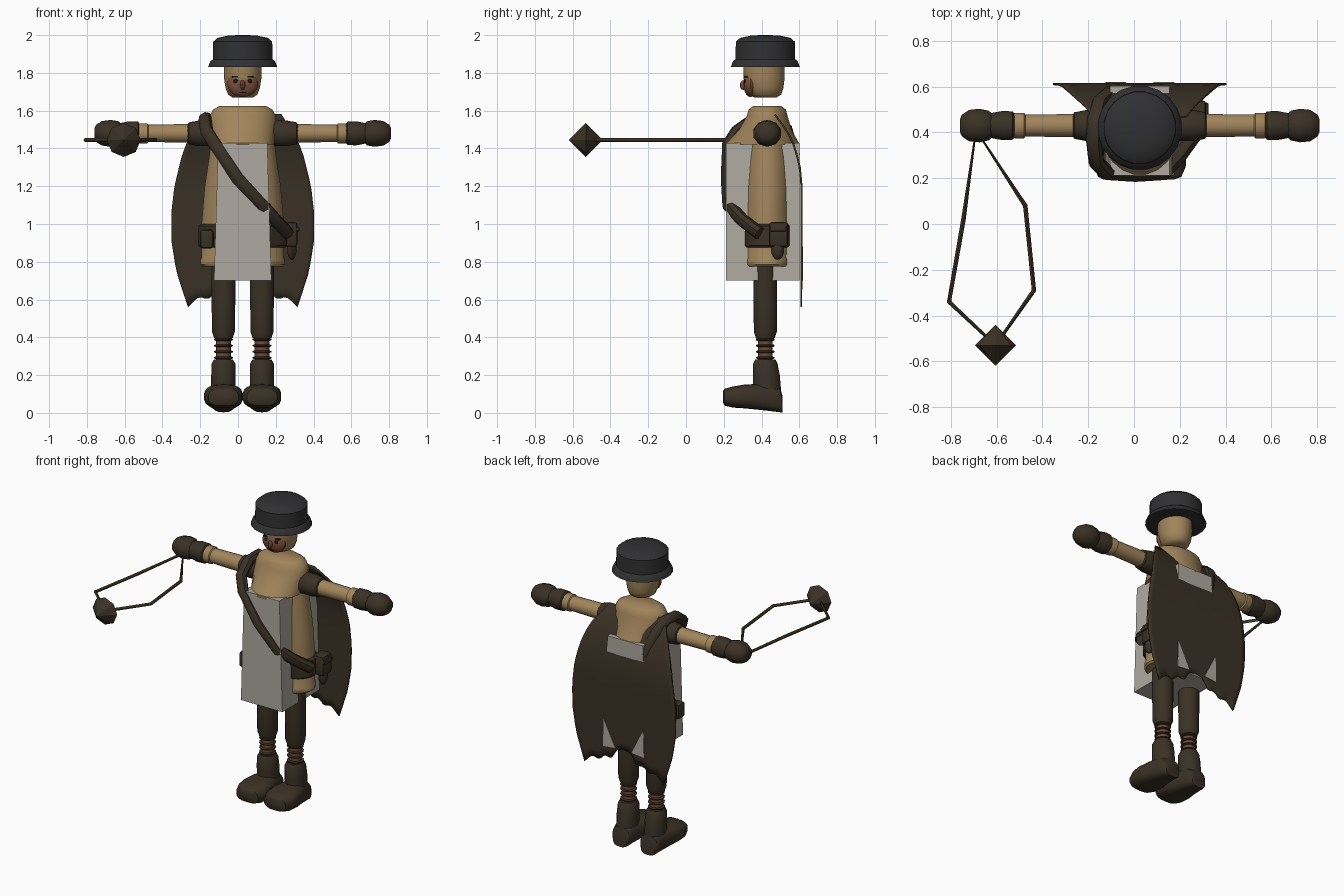
import bpy, bmesh, math
from mathutils import Vector

if "Cube" in bpy.data.objects:
    bpy.data.objects.remove(bpy.data.objects["Cube"])

CX, CY = 0.025, 0.43  # body centre


def material(name, rgb):
    m = bpy.data.materials.new(name)
    m.diffuse_color = (*rgb, 1)
    m.use_nodes = True
    m.node_tree.nodes["Principled BSDF"].inputs["Base Color"].default_value = m.diffuse_color
    return m


TAN = material("tan cloth", (0.36, 0.235, 0.105))
BROWN = material("dark leather", (0.043, 0.031, 0.019))
STEEL = material("dark steel", (0.030, 0.030, 0.032))
LINEN = material("grey linen", (0.43, 0.40, 0.355))
SKIN = material("ruddy skin", (0.20, 0.075, 0.040))
BLACK = material("eye black", (0.010, 0.008, 0.007))
RUST = material("rusty wrap", (0.17, 0.065, 0.035))


def make(name, bm, mat, angle=40):
    bmesh.ops.recalc_face_normals(bm, faces=bm.faces[:])
    me = bpy.data.meshes.new(name)
    bm.to_mesh(me)
    bm.free()
    ob = bpy.data.objects.new(name, me)
    bpy.context.collection.objects.link(ob)
    me.materials.append(mat)
    bpy.ops.object.select_all(action='DESELECT')
    ob.select_set(True)
    bpy.context.view_layer.objects.active = ob
    if angle:
        bpy.ops.object.shade_smooth_by_angle(angle=math.radians(angle))
    return ob


def loft(name, rings, mat, axis='z', n=16, angle=40, power=1.0):
    """Skin ellipses (position, c1, c2, r1, r2) strung along an axis."""
    bm = bmesh.new()
    loops = []
    for p, c1, c2, r1, r2 in rings:
        loop = []
        for i in range(n):
            a = 2 * math.pi * (i + 0.5) / n
            c, s = math.cos(a), math.sin(a)
            u = c1 + r1 * math.copysign(abs(c) ** power, c)
            v = c2 + r2 * math.copysign(abs(s) ** power, s)
            loop.append(bm.verts.new({'z': (u, v, p), 'y': (u, p, v), 'x': (p, u, v)}[axis]))
        loops.append(loop)
    for a, b in zip(loops, loops[1:]):
        for i in range(n):
            j = (i + 1) % n
            bm.faces.new((a[i], a[j], b[j], b[i]))
    bm.faces.new(loops[0])
    bm.faces.new(loops[-1])
    return make(name, bm, mat, angle)


def ball(name, centre, radii, mat, u=16, v=10):
    bm = bmesh.new()
    bmesh.ops.create_uvsphere(bm, u_segments=u, v_segments=v, radius=1)
    for w in bm.verts:
        w.co = Vector(centre) + Vector([w.co[k] * radii[k] for k in range(3)])
    return make(name, bm, mat)


def box(name, lo, hi, mat, bevel=0.012):
    bm = bmesh.new()
    bmesh.ops.create_cube(bm, size=1)
    for w in bm.verts:
        w.co = [lo[k] + (hi[k] - lo[k]) * (w.co[k] + 0.5) for k in range(3)]
    if bevel:
        bmesh.ops.bevel(bm, geom=bm.edges[:], offset=bevel, segments=2, affect='EDGES', profile=0.5)
    return make(name, bm, mat, 40 if bevel else 0)


def tube(name, pts, radius, mat, closed=False):
    cu = bpy.data.curves.new(name, 'CURVE')
    cu.dimensions = '3D'
    cu.bevel_depth = radius
    cu.bevel_resolution = 2
    cu.use_fill_caps = True
    sp = cu.splines.new('POLY')
    sp.points.add(len(pts) - 1)
    for q, p in zip(sp.points, pts):
        q.co = (*p, 1)
    sp.use_cyclic_u = closed
    ob = bpy.data.objects.new(name, cu)
    bpy.context.collection.objects.link(ob)
    cu.materials.append(mat)
    bpy.ops.object.select_all(action='DESELECT')
    ob.select_set(True)
    bpy.context.view_layer.objects.active = ob
    bpy.ops.object.convert(target='MESH')
    bpy.ops.object.shade_smooth_by_angle(angle=math.radians(45))
    return ob


def lerp(table, x):
    """Read a value from a sorted list of (x, value) pairs."""
    for (a, va), (b, vb) in zip(table, table[1:]):
        if x <= b:
            return va + (vb - va) * max(0, (x - a) / (b - a))
    return table[-1][1]


def rounds(spec, cx, cy):
    return [(p, cx, cy, r, r) for p, r in spec]


# Helmet
loft("helmet", rounds([(1.83, 0.165), (1.832, 0.185), (1.862, 0.173), (1.872, 0.16), (1.965, 0.158),
                       (1.985, 0.135), (1.997, 0.08), (2.0, 0.03)], CX, 0.42), STEEL, n=20)

# Head with hood, face and features
loft("head", [(1.67, CX, 0.42, 0.055, 0.06), (1.685, CX, 0.42, 0.078, 0.085), (1.72, CX, 0.417, 0.092, 0.1),
              (1.77, CX, 0.413, 0.1, 0.11), (1.85, CX, 0.413, 0.1, 0.11)], TAN, n=20)
ball("face", (CX, 0.342, 1.742), (0.082, 0.038, 0.07), SKIN)
ball("nose", (CX, 0.303, 1.735), (0.014, 0.018, 0.026), SKIN, 8, 6)
ball("mouth", (CX, 0.317, 1.698), (0.026, 0.006, 0.005), BLACK, 8, 6)
for s in (-1, 1):
    ball("eye", (CX + 0.036 * s, 0.312, 1.757), (0.015, 0.006, 0.012), BLACK, 8, 6)
    box("eyebrow", (CX + 0.036 * s - 0.022, 0.308, 1.775), (CX + 0.036 * s + 0.022, 0.325, 1.783), BLACK, 0)

# Collar sloping out to the chest
loft("collar", [(1.42, CX, 0.405, 0.165, 0.2), (1.5, CX, 0.42, 0.18, 0.14), (1.57, CX, 0.43, 0.178, 0.11),
                (1.605, CX, 0.43, 0.16, 0.1), (1.625, CX, 0.43, 0.125, 0.075)], TAN, n=20)

# Tunic and hem
loft("tunic", [(0.775, CX, CY, 0.215, 0.135), (0.785, CX, CY, 0.226, 0.142), (0.81, CX, CY, 0.226, 0.142),
               (0.82, CX, CY, 0.22, 0.138), (1.0, CX, CY, 0.22, 0.138), (1.2, CX, CY, 0.203, 0.135),
               (1.35, CX, CY, 0.18, 0.13), (1.48, CX, CY, 0.165, 0.11)], TAN, n=24)
loft("belt", [(0.875, CX, CY, 0.225, 0.142), (0.885, CX, CY, 0.236, 0.15),
              (0.99, CX, CY, 0.236, 0.15), (1.0, CX, CY, 0.222, 0.142)], BROWN, n=24)

# Tabard, slightly wider at the bottom
bm = bmesh.new()
bmesh.ops.create_cube(bm, size=1)
for w in bm.verts:
    half = 0.13 if w.co.z > 0 else 0.152
    w.co = (CX + 2 * half * w.co.x, 0.407 + 0.39 * w.co.y, 1.43 if w.co.z > 0 else 0.7)
make("tabard", bm, LINEN, 0)

# Cape: a sheet curving back from the shoulders with a ragged hem
depth = [(0.5, 0.61), (1.2, 0.612), (1.3, 0.603), (1.38, 0.583), (1.45, 0.56), (1.52, 0.515), (1.58, 0.47)]
width = [(0.56, 0.29), (0.65, 0.32), (0.75, 0.352), (0.9, 0.376), (1.05, 0.379), (1.2, 0.362),
         (1.35, 0.325), (1.45, 0.29), (1.52, 0.24), (1.58, 0.205)]
hem = [(0, 0.71), (0.15, 0.70), (0.3, 0.63), (0.45, 0.64), (0.6, 0.60), (0.75, 0.615), (1, 0.56)]
bm = bmesh.new()
rows, cols = 18, 28
grid = []
for r in range(rows + 1):
    row = []
    for c in range(cols + 1):
        u = 2 * c / cols - 1
        low = lerp(hem, abs(u))
        z = 1.58 + (low - 1.58) * r / rows
        row.append(bm.verts.new((CX + u * lerp(width, z), lerp(depth, z), z)))
    grid.append(row)
for r in range(rows):
    for c in range(cols):
        bm.faces.new((grid[r][c], grid[r][c + 1], grid[r + 1][c + 1], grid[r + 1][c]))
cape = make("cape", bm, BROWN)
mod = cape.modifiers.new("thickness", 'SOLIDIFY')
mod.thickness = 0.01
mod.offset = 0

# Linen corners showing through the cape
for s in (-1, 1):
    bm = bmesh.new()
    pts = [(0.15, 0.70), (0.145, 0.88), (0.06, 0.71)]
    f = bm.faces.new([bm.verts.new((CX + s * x, 0.614, z)) for x, z in pts])
    ext = bmesh.ops.extrude_face_region(bm, geom=[f])
    for w in ext["geom"]:
        if isinstance(w, bmesh.types.BMVert):
            w.co.y += 0.006
    make("cape_patch", bm, LINEN, 0)

# Cross strap and pouches
tube("cross_strap", [(-0.10, 0.57, 1.36), (-0.15, 0.53, 1.5), (-0.17, 0.46, 1.56), (-0.175, 0.36, 1.555),
                     (-0.165, 0.27, 1.49), (-0.12, 0.225, 1.42), (0.0, 0.218, 1.24), (0.13, 0.225, 1.10),
                     (0.2, 0.30, 1.02), (0.265, 0.39, 0.95)], 0.035, BROWN)
box("side_pouch", (0.235, 0.44, 0.88), (0.315, 0.54, 1.01), BROWN, 0.015)
box("pouch_flap", (0.25, 0.445, 0.96), (0.325, 0.53, 0.985), BROWN, 0.006)
ball("pouch_tail", (0.285, 0.485, 0.865), (0.026, 0.035, 0.055), BROWN, 10, 8)
box("small_pouch", (-0.2, 0.29, 0.87), (-0.13, 0.36, 0.97), BROWN, 0.015)

# Arms and gloves
for side, s in (("left", -1), ("right", 1)):
    def arm(name, spec, mat, n=14):
        loft(side + name, [(CX + s * p, CY, 1.48, r, r * k) for p, r, k in spec], mat, 'x', n)
    arm("_shoulder_guard", [(0.15, 0.06, 1), (0.165, 0.07, 1), (0.235, 0.07, 1), (0.285, 0.06, 1),
                            (0.292, 0.05, 1)], BROWN, 12)
    arm("_sleeve", [(0.2, 0.052, 1), (0.5, 0.049, 0.95), (0.505, 0.057, 0.95), (0.545, 0.057, 0.95),
                    (0.56, 0.05, 0.95)], TAN, 16)
    arm("_glove_cuff", [(0.548, 0.055, 1), (0.555, 0.064, 1), (0.6, 0.066, 1), (0.655, 0.055, 1),
                        (0.67, 0.05, 1)], BROWN, 12)
    arm("_glove", [(0.635, 0.045, 0.95), (0.66, 0.068, 0.95), (0.7, 0.077, 0.92), (0.745, 0.072, 0.9),
                   (0.777, 0.05, 0.9), (0.785, 0.03, 0.9)], BROWN, 10)

# Sling with its faceted stone
tube("sling_cord", [(-0.69, 0.41, 1.445), (-0.745, 0.02, 1.445), (-0.808, -0.34, 1.445), (-0.605, -0.53, 1.445),
                    (-0.437, -0.29, 1.445), (-0.475, 0.08, 1.445)], 0.01, BROWN, True)
bm = bmesh.new()
bmesh.ops.create_uvsphere(bm, u_segments=8, v_segments=2, radius=0.09)
for w in bm.verts:
    x, y, z = w.co
    w.co = (-0.605 + x, -0.53 + z, 1.445 + y)
make("sling_stone", bm, BROWN, 0)

# Legs, wrapped ankles and boots
for side, s in (("left", -1), ("right", 1)):
    x = CX + 0.102 * s
    loft(side + "_trouser", rounds([(0.395, 0.05), (0.43, 0.062), (0.6, 0.064), (0.82, 0.064)], x, 0.42), BROWN)
    loft(side + "_ankle", rounds([(0.26, 0.04), (0.43, 0.04)], x, 0.42), RUST, n=12)
    for k in range(4):
        z = 0.292 + 0.032 * k
        loft(side + "_ankle_ring", rounds([(z - 0.007, 0.042), (z - 0.003, 0.051), (z + 0.003, 0.051),
                                           (z + 0.007, 0.042)], x, 0.42), BROWN, n=12)
    loft(side + "_boot_shaft", [(0.08, x, 0.43, 0.066, 0.078), (0.2, x, 0.425, 0.066, 0.073),
                                (0.26, x, 0.42, 0.064, 0.066), (0.282, x, 0.42, 0.052, 0.055)], BROWN)
    loft(side + "_boot_foot", [(0.195, x, 0.085, 0.05, 0.03), (0.205, x, 0.083, 0.08, 0.045),
                               (0.25, x, 0.084, 0.1, 0.056), (0.31, x, 0.087, 0.103, 0.063),
                               (0.38, x, 0.085, 0.088, 0.068), (0.46, x, 0.078, 0.07, 0.07),
                               (0.5, x, 0.065, 0.062, 0.062), (0.512, x, 0.045, 0.05, 0.042)],
         BROWN, 'y', 18, 40, 0.7)
